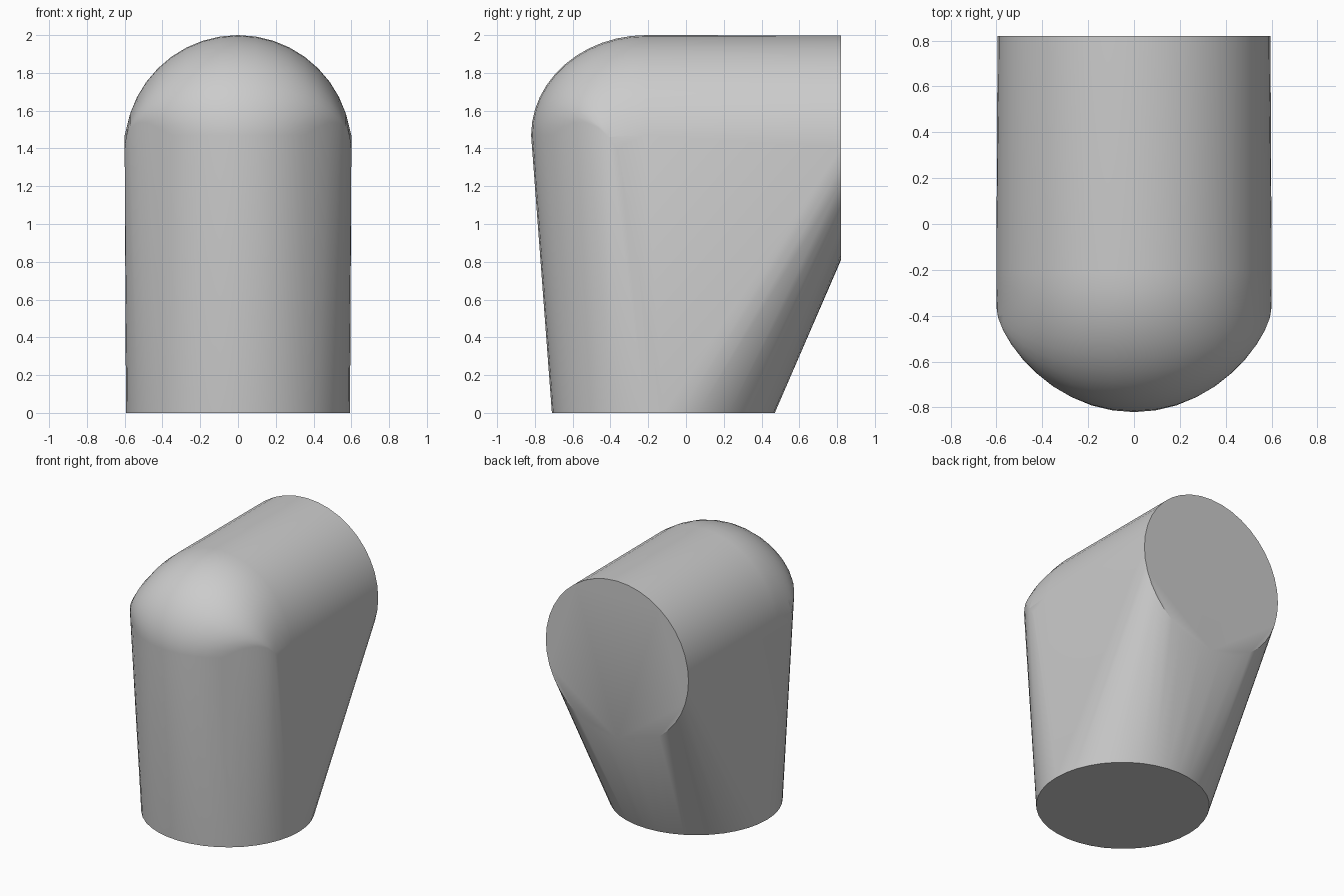
import bpy
import bmesh
from math import sin, cos, pi, radians
from mathutils import Vector

cube = bpy.data.objects.get("Cube")
if cube:
    bpy.data.objects.remove(cube, do_unlink=True)

SEGMENTS = 40
DOME_RINGS = 12

grey = bpy.data.materials.new("plain grey")
grey.use_nodes = True
colour = (0.6, 0.6, 0.6, 1)
grey.diffuse_color = colour
grey.node_tree.nodes["Principled BSDF"].inputs["Base Color"].default_value = colour

bm = bmesh.new()


def ring(centre, across, along, start=0.0, sweep=2 * pi, count=SEGMENTS):
    """Add an arc of points spanned by two half-axes."""
    for i in range(count):
        a = start + sweep * i / count
        bm.verts.new(centre + across * cos(a) + along * sin(a))


# Flat round openings: foot and back
ring(Vector((0, -0.12, 0)), Vector((0.593, 0, 0)), Vector((0, 0.59, 0)))
ring(Vector((0, 0.82, 1.403)), Vector((0.595, 0, 0)), Vector((0, 0, 0.595)))

# Rounded elbow: half rings turning from level to upright
for k in range(DOME_RINGS + 1):
    t = pi / 2 * k / DOME_RINGS
    outer = Vector((0, -0.21 - 0.61 * cos(t), 1.47 + 0.53 * sin(t)))
    bulge = sin(2 * t)
    centre = Vector((0, -0.22 - 0.14 * bulge, 1.47 - 0.07 * sin(t) - 0.03 * bulge))
    half = SEGMENTS // 2
    ring(centre, Vector((0.6, 0, 0)), outer - centre, 0, pi * (half + 1) / half, half + 1)

# Stretch a skin around all rings
hull = bmesh.ops.convex_hull(bm, input=bm.verts[:])
loose = {g for g in hull["geom_interior"] + hull["geom_unused"]
         if isinstance(g, bmesh.types.BMVert)}
bmesh.ops.delete(bm, geom=list(loose), context="VERTS")
bmesh.ops.dissolve_limit(bm, angle_limit=radians(0.5), verts=bm.verts[:], edges=bm.edges[:])
bmesh.ops.recalc_face_normals(bm, faces=bm.faces[:])

mesh = bpy.data.meshes.new("elbow_body")
bm.to_mesh(mesh)
bm.free()
mesh.materials.append(grey)
body = bpy.data.objects.new("elbow_body", mesh)
bpy.context.collection.objects.link(body)

# Smooth skin with crisp rims
bpy.ops.object.select_all(action="DESELECT")
body.select_set(True)
bpy.context.view_layer.objects.active = body
bpy.ops.object.shade_smooth_by_angle(angle=radians(30))
